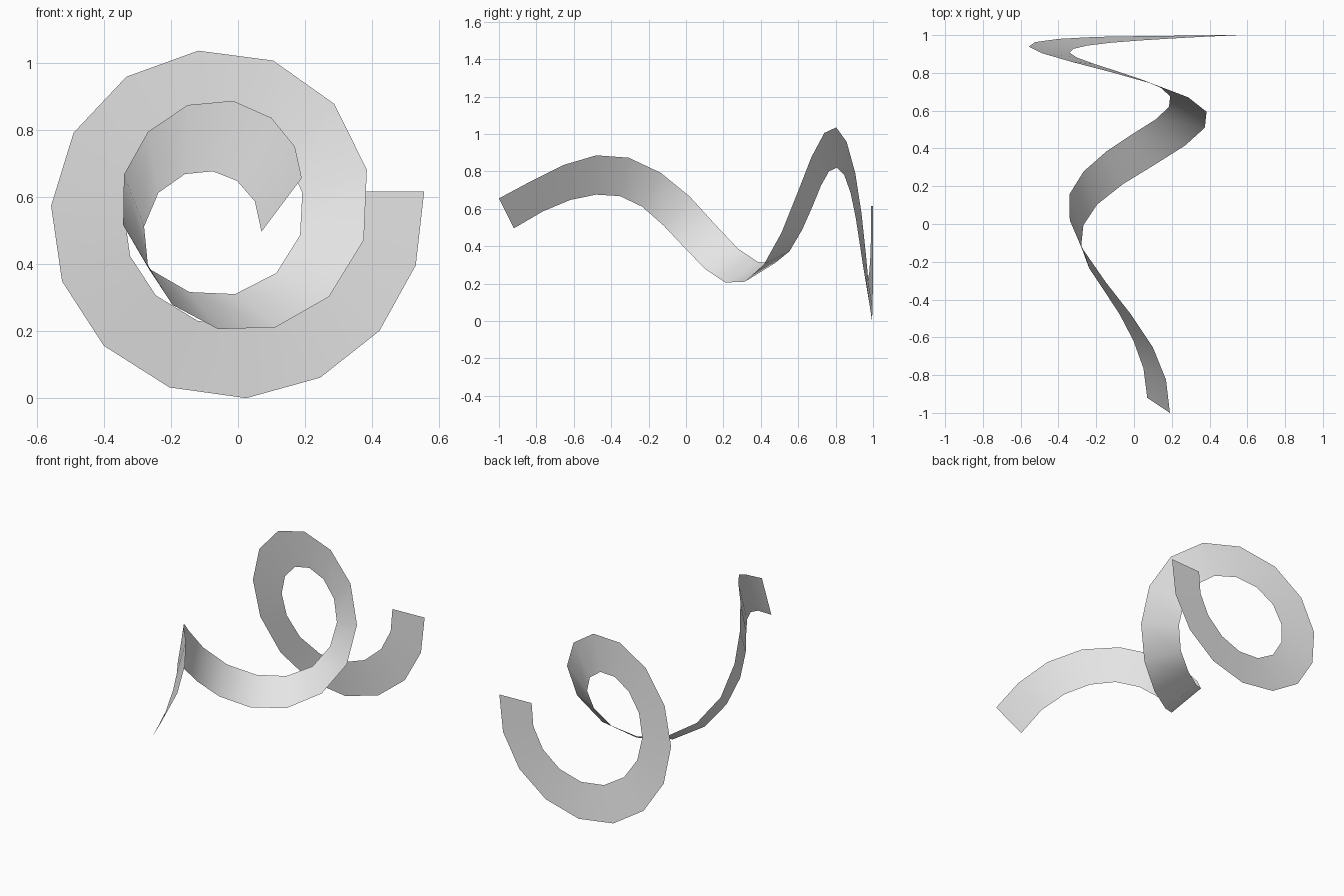
import bpy
import math
from mathutils import Vector

cube = bpy.data.objects.get("Cube")
if cube:
    bpy.data.objects.remove(cube, do_unlink=True)

STEPS = 3  # ribbon segments between neighbouring control points

# Control points of the two long ribbon edges, from front tip to back tip
FIRST_EDGE = [
    (.19, -1, .66), (-.015, -.48, .89), (-.34, .02, .67), (-.145, .385, .32),
    (.185, .62, .49), (.04, .765, .805), (-.3, .88, .69), (-.245, .945, .31),
    (.165, .98, .265), (.345, .99, .62)]
SECOND_EDGE = [
    (.07, -.92, .5), (-.075, -.48, .68), (-.28, -.12, .515), (-.06, .21, .21),
    (.375, .51, .475), (.105, .74, 1.01), (-.49, .905, .795), (-.4, .98, .16),
    (.245, .997, .065), (.555, 1, .62)]


def axis(fraction):
    """Centre of the coil in x and z, drifting slightly along its length."""
    return -.09 * (1 - fraction), .54


def to_polar(points):
    """Turn points into (angle, radius, y) with an ever growing angle."""
    result = []
    for i, (x, y, z) in enumerate(points):
        cx, cz = axis(i / (len(points) - 1))
        angle = math.atan2(z - cz, x - cx)
        while result and angle < result[-1].x:
            angle += math.tau
        result.append(Vector((angle, math.hypot(x - cx, z - cz), y)))
    return result


def blend(a, b, c, d, t):
    """Catmull-Rom interpolation between b and c."""
    return (2 * b + (c - a) * t + (2 * a - 5 * b + 4 * c - d) * t ** 2
            + (3 * b - a - 3 * c + d) * t ** 3) / 2


def coil_edge(points):
    """Smooth spiral path through the control points."""
    p = to_polar(points)
    spans = len(p) - 1
    before = 3 * p[0] - 3 * p[1] + p[2]
    after = 3 * p[-1] - 3 * p[-2] + p[-3]
    p = [before] + p + [after]
    path = []
    for i in range(spans * STEPS + 1):
        span = min(i // STEPS, spans - 1)
        angle, radius, y = blend(*p[span:span + 4], i / STEPS - span)
        cx, cz = axis(i / (spans * STEPS))
        path.append(Vector((cx + radius * math.cos(angle), y,
                            cz + radius * math.sin(angle))))
    return path


# Ribbon: a strip of quads bridging the two spiral edges
first, second = coil_edge(FIRST_EDGE), coil_edge(SECOND_EDGE)
count = len(first)
verts = first + second
floor = min(v.z for v in verts)
for v in verts:
    v.z -= floor
faces = [(i, i + 1, count + i + 1, count + i) for i in range(count - 1)]

mesh = bpy.data.meshes.new("spiral_ribbon")
mesh.from_pydata(verts, [], faces)
for face in mesh.polygons:
    face.use_smooth = True
mesh.update()

# Plain grey colour
grey = bpy.data.materials.new("light_grey")
grey.use_nodes = True
grey.diffuse_color = (.8, .8, .8, 1)
grey.node_tree.nodes["Principled BSDF"].inputs["Base Color"].default_value = grey.diffuse_color
mesh.materials.append(grey)

ribbon = bpy.data.objects.new("spiral_ribbon", mesh)
bpy.context.scene.collection.objects.link(ribbon)
